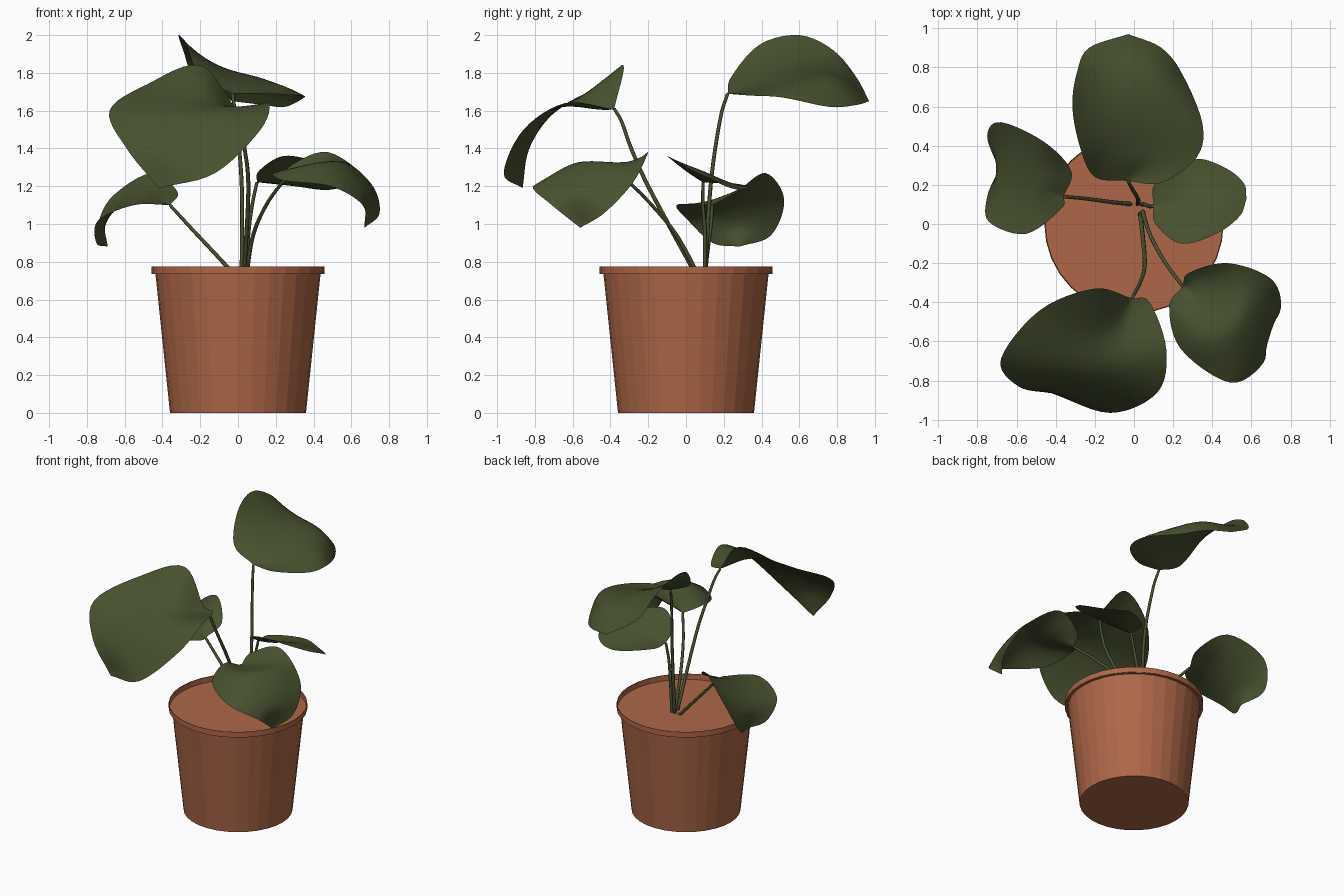
import bpy, bmesh, math
from mathutils import Vector

cube = bpy.data.objects.get("Cube")
if cube:
    bpy.data.objects.remove(cube, do_unlink=True)


def material(name, colour):
    mat = bpy.data.materials.new(name)
    mat.use_nodes = True
    mat.diffuse_color = (*colour, 1)
    mat.node_tree.nodes["Principled BSDF"].inputs["Base Color"].default_value = (*colour, 1)
    return mat


terracotta = material("terracotta", (0.42, 0.135, 0.065))
leaf_green = material("leaf green", (0.064, 0.082, 0.029))


def add_object(name, bm, mat, smooth=False):
    mesh = bpy.data.meshes.new(name)
    bm.to_mesh(mesh)
    bm.free()
    for face in mesh.polygons:
        face.use_smooth = smooth
    mesh.materials.append(mat)
    obj = bpy.data.objects.new(name, mesh)
    bpy.context.collection.objects.link(obj)
    return obj


def spline(points, t):
    """Smooth curve through all points, t from 0 to 1."""
    p = [Vector(q) for q in points]
    p = [2 * p[0] - p[1]] + p + [2 * p[-1] - p[-2]]
    f = t * (len(p) - 3)
    i = min(int(f), len(p) - 4)
    u = f - i
    a, b, c, d = p[i:i + 4]
    return 0.5 * (2 * b + (c - a) * u + (2 * a - 5 * b + 4 * c - d) * u ** 2
                  + (3 * b - a - 3 * c + d) * u ** 3)


def arch(points, t):
    """Single polynomial arch through all points, t from 0 to 1."""
    n = len(points) - 1
    total = Vector((0, 0, 0))
    for i, p in enumerate(points):
        total += p * math.prod((t * n - k) / (i - k) for k in range(n + 1) if k != i)
    return total


def lathe(name, profile, mat, sides=32):
    """Spin a radius/height profile; zero radius closes the shape."""
    bm = bmesh.new()
    verts = [bm.verts.new((r, 0, z)) for r, z in profile]
    edges = [bm.edges.new(pair) for pair in zip(verts, verts[1:])]
    bmesh.ops.spin(bm, geom=verts + edges, cent=(0, 0, 0), axis=(0, 0, 1),
                   angle=math.tau, steps=sides, use_duplicate=False)
    bmesh.ops.remove_doubles(bm, verts=bm.verts, dist=1e-4)
    bmesh.ops.recalc_face_normals(bm, faces=bm.faces)
    return add_object(name, bm, mat)


def leaf(name, base, tip, *lines, rows=30, cols=15):
    """Loft arched sections across lines that run from base to tip."""
    lines = [[base, *line, tip] for line in lines]
    bm = bmesh.new()
    grid = []
    for i in range(rows + 1):
        section = [spline(line, i / rows) for line in lines]
        grid.append([bm.verts.new(arch(section, j / cols)) for j in range(cols + 1)])
    for r0, r1 in zip(grid, grid[1:]):
        for j in range(cols):
            bm.faces.new((r0[j], r1[j], r1[j + 1], r0[j + 1]))
    bmesh.ops.remove_doubles(bm, verts=bm.verts, dist=1e-4)
    return add_object(name, bm, leaf_green, smooth=True)


def stem(name, points, radius=0.01, steps=20, sides=8):
    """Sweep a slightly tapering round section along a path."""
    bm = bmesh.new()
    rings = []
    for i in range(steps + 1):
        t = i / steps
        centre = spline(points, t)
        along = spline(points, min(t + 0.01, 1)) - spline(points, max(t - 0.01, 0))
        side = along.cross(Vector((0, 1, 0))).normalized()
        other = along.cross(side).normalized()
        r = radius * (1.15 - 0.3 * t)
        angles = [math.tau * k / sides for k in range(sides)]
        rings.append([bm.verts.new(centre + r * (side * math.cos(a) + other * math.sin(a)))
                      for a in angles])
    for r0, r1 in zip(rings, rings[1:]):
        for k in range(sides):
            n = (k + 1) % sides
            bm.faces.new((r0[k], r0[n], r1[n], r1[k]))
    bm.faces.new(rings[0])
    bm.faces.new(rings[-1])
    bmesh.ops.recalc_face_normals(bm, faces=bm.faces)
    return add_object(name, bm, leaf_green, smooth=True)


# Pot with a thin rim, and the surface it is filled to
lathe("pot", [(0, 0), (0.36, 0), (0.437, 0.735), (0.458, 0.735), (0.458, 0.775),
              (0.455, 0.775), (0.453, 0.734)], terracotta)
lathe("soil", [(0.454, 0.736), (0, 0.736)], terracotta)

# Tall leaf at the back, with a valley and a ridge between its margins
base = (-0.03, 0.22, 1.69)
leaf("back_leaf", base, (-0.03, 0.97, 1.65),
     [(-0.2, 0.24, 1.78), (-0.275, 0.39, 1.95), (-0.315, 0.6, 2.0), (-0.29, 0.78, 1.92),
      (-0.23, 0.9, 1.78)],
     [(-0.07, 0.36, 1.78), (-0.08, 0.58, 1.83), (-0.07, 0.82, 1.79)],
     [(0.1, 0.36, 1.72), (0.15, 0.57, 1.76), (0.09, 0.8, 1.76)],
     [(0.14, 0.21, 1.69), (0.32, 0.34, 1.68), (0.35, 0.51, 1.67), (0.25, 0.76, 1.62),
      (0.14, 0.9, 1.63)])
stem("back_stem", [(0.02, 0.1, 0.7), (0.02, 0.13, 1.2), (-0.01, 0.18, 1.55), base])

# Large drooping leaf at the front
base = (-0.01, -0.38, 1.61)
leaf("large_front_leaf", base, (-0.42, -0.865, 1.19),
     [(-0.2, -0.33, 1.84), (-0.48, -0.44, 1.74), (-0.68, -0.69, 1.6), (-0.59, -0.83, 1.4)],
     [(-0.12, -0.54, 1.65), (-0.25, -0.73, 1.58), (-0.36, -0.86, 1.38)],
     [(0.08, -0.4, 1.61), (0.165, -0.64, 1.64), (0.12, -0.86, 1.5), (-0.12, -0.965, 1.27)])
stem("large_front_stem", [(0.03, 0.07, 0.7), (0.055, -0.19, 1.18), (0.035, -0.29, 1.4),
                          (0.01, -0.34, 1.54), base])

# Low leaf at the front left, dipping slightly beside its raised rear margin
base = (0.25, -0.32, 1.24)
leaf("left_front_leaf", base, (0.67, -0.56, 0.98),
     [(0.28, -0.25, 1.31), (0.48, -0.2, 1.38), (0.7, -0.28, 1.22), (0.75, -0.43, 1.06)],
     [(0.38, -0.36, 1.29), (0.58, -0.4, 1.32), (0.71, -0.5, 1.15)],
     [(0.34, -0.48, 1.3), (0.5, -0.58, 1.32), (0.67, -0.62, 1.16)],
     [(0.18, -0.42, 1.27), (0.24, -0.64, 1.23), (0.49, -0.81, 1.2), (0.66, -0.71, 1.1)])
stem("left_front_stem", [(0.04, 0.08, 0.7), (0.08, -0.05, 0.94), (0.155, -0.19, 1.11), base])

# Small flat leaf on the left
base = (0.1, 0.09, 1.22)
leaf("left_leaf", base, (0.575, 0.13, 1.24),
     [(0.11, 0.21, 1.22), (0.3, 0.33, 1.2), (0.46, 0.29, 1.18), (0.56, 0.21, 1.2)],
     [(0.22, 0.11, 1.23), (0.35, 0.13, 1.26), (0.47, 0.13, 1.26)],
     [(0.11, 0.0, 1.28), (0.24, -0.1, 1.36), (0.42, -0.05, 1.33), (0.54, 0.04, 1.28)])
stem("left_stem", [(0.04, 0.1, 0.7), (0.055, 0.1, 0.95), (0.075, 0.09, 1.1), base])

# Low leaf curling down on the right
base = (-0.36, 0.14, 1.1)
leaf("right_leaf", base, (-0.69, 0.28, 0.88),
     [(-0.37, 0.08, 1.1), (-0.55, -0.05, 1.1), (-0.74, 0.01, 1.02), (-0.75, 0.14, 0.9)],
     [(-0.48, 0.2, 1.15), (-0.61, 0.25, 1.11), (-0.7, 0.28, 1.0)],
     [(-0.32, 0.27, 1.17), (-0.46, 0.42, 1.27), (-0.68, 0.52, 1.13), (-0.75, 0.45, 0.94)])
stem("right_stem", [(0.01, 0.1, 0.7), (-0.1, 0.11, 0.82), (-0.25, 0.13, 0.98), base])
